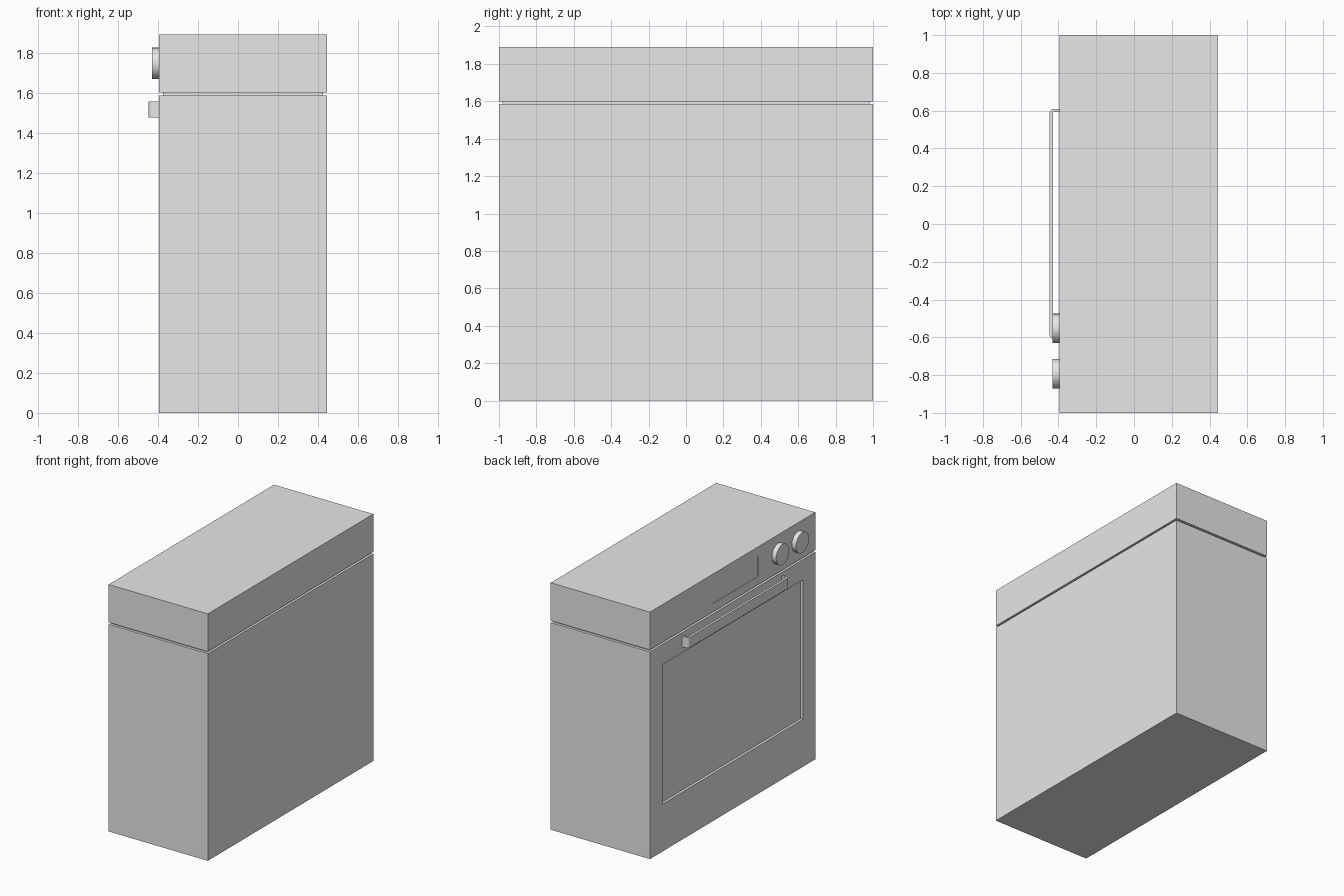
import bpy, bmesh, math
from mathutils import Matrix, Vector

cube = bpy.data.objects.get("Cube")
if cube:
    bpy.data.objects.remove(cube, do_unlink=True)

grey = bpy.data.materials.new("light_grey")
grey.use_nodes = True
grey.diffuse_color = (0.8, 0.8, 0.8, 1)
grey.node_tree.nodes["Principled BSDF"].inputs["Base Color"].default_value = (0.8, 0.8, 0.8, 1)

FACE = -0.395   # plane of the door and control panel
BACK = 0.445


def finish(name, bm):
    bmesh.ops.recalc_face_normals(bm, faces=bm.faces)
    mesh = bpy.data.meshes.new(name)
    bm.to_mesh(mesh)
    bm.free()
    mesh.materials.append(grey)
    obj = bpy.data.objects.new(name, mesh)
    bpy.context.collection.objects.link(obj)
    return obj


def block(name, lo, hi, recess=None):
    """Box from lo to hi; recess = (y half-range, z range, depth) sunk into the -x face."""
    bm = bmesh.new()
    size = Vector(hi) - Vector(lo)
    mid = (Vector(hi) + Vector(lo)) / 2
    bmesh.ops.create_cube(bm, size=1, matrix=Matrix.Translation(mid) @ Matrix.Diagonal((*size, 1)))
    if recess:
        (y0, y1), (z0, z1), depth = recess
        face = min(bm.faces, key=lambda f: f.calc_center_median().x)
        bmesh.ops.inset_region(bm, faces=[face], thickness=0.02)
        for v in face.verts:
            v.co.y = y0 if v.co.y < mid.y else y1
            v.co.z = z0 if v.co.z < mid.z else z1
        floor = bmesh.ops.extrude_face_region(bm, geom=[face])["geom"]
        for v in floor:
            if isinstance(v, bmesh.types.BMVert):
                v.co.x += depth
        if face.is_valid:
            bmesh.ops.delete(bm, geom=[face], context='FACES_ONLY')
    return finish(name, bm)


def smooth(obj):
    bpy.ops.object.select_all(action='DESELECT')
    obj.select_set(True)
    bpy.context.view_layer.objects.active = obj
    bpy.ops.object.shade_smooth_by_angle(angle=math.radians(35))


# Cabinet with recessed door window, shadow gap, control panel with display
block("oven_body", (FACE, -1, 0), (BACK, 1, 1.585), ((-0.85, 0.85), (0.363, 1.43), 0.02))
block("shadow_gap_core", (FACE + 0.02, -0.98, 1.58), (BACK - 0.02, 0.98, 1.605))
block("control_panel", (FACE, -1, 1.6), (BACK, 1, 1.89), ((-0.304, 0.245), (1.664, 1.825), 0.002))

# Control knobs
for name, y in (("knob_inner", -0.553), ("knob_outer", -0.793)):
    bm = bmesh.new()
    bmesh.ops.create_cone(bm, cap_ends=True, segments=48, radius1=0.078, radius2=0.078, depth=0.037,
                          matrix=Matrix.Translation((FACE - 0.0175, y, 1.747))
                          @ Matrix.Rotation(math.pi / 2, 4, 'Y'))
    smooth(finish(name, bm))


# Door handle: flat strip bent into a U with rounded corners
def bend(half, front, radius):
    pts = [(FACE + 0.001, half)]
    for i in range(7):
        a = i * math.pi / 12
        pts.append((front + radius * (1 - math.sin(a)), half - radius * (1 - math.cos(a))))
    return pts + [(x, -y) for x, y in reversed(pts)]


outline = bend(0.61, -0.447, 0.024) + bend(0.592, -0.429, 0.006)[::-1]
bm = bmesh.new()
strip = bm.faces.new([bm.verts.new((x, y, 1.475)) for x, y in outline])
top = bmesh.ops.extrude_face_region(bm, geom=[strip])["geom"]
bmesh.ops.translate(bm, vec=(0, 0, 0.08), verts=[v for v in top if isinstance(v, bmesh.types.BMVert)])
smooth(finish("door_handle", bm))
